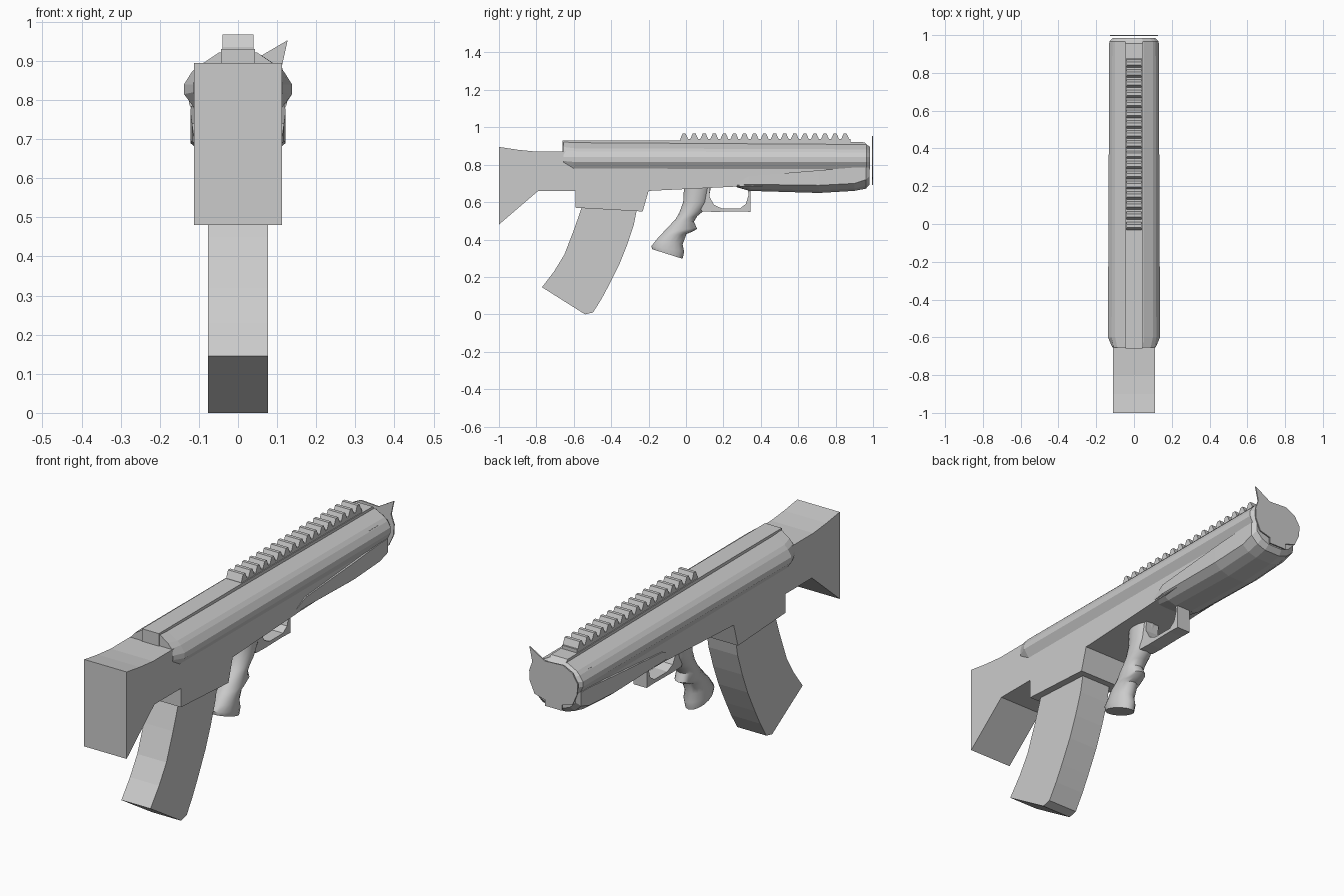
import bpy, bmesh, math

grey = bpy.data.materials.new("plain grey")
grey.diffuse_color = (0.6, 0.6, 0.6, 1)


def finish(name, bm, smooth=False):
    bmesh.ops.recalc_face_normals(bm, faces=bm.faces)
    me = bpy.data.meshes.new(name)
    bm.to_mesh(me)
    bm.free()
    me.materials.append(grey)
    ob = bpy.data.objects.new(name, me)
    bpy.context.collection.objects.link(ob)
    if smooth:
        bpy.ops.object.select_all(action='DESELECT')
        ob.select_set(True)
        bpy.context.view_layer.objects.active = ob
        bpy.ops.object.shade_smooth_by_angle(angle=math.radians(40))
    return ob


def loft(name, rings, smooth=False):
    """Skin closed rings of 3D points and cap both ends."""
    bm = bmesh.new()
    vs = [[bm.verts.new(p) for p in r] for r in rings]
    n = len(vs[0])
    for a, b in zip(vs, vs[1:]):
        for i in range(n):
            bm.faces.new((a[i], a[(i + 1) % n], b[(i + 1) % n], b[i]))
    bm.faces.new(vs[0])
    bm.faces.new(vs[-1])
    return finish(name, bm, smooth)


def side_profile(name, pts, hw):
    """Extrude a (y, z) outline across x."""
    return loft(name, [[(s * hw, y, z) for y, z in pts] for s in (-1, 1)])


def section(y, half):
    """Mirror a half (x, z) section into a ring at y."""
    return [(x, y, z) for x, z in half] + [(-x, y, z) for x, z in reversed(half)]


# Stock, receiver and magazine well in one slab
side_profile("receiver_and_stock", [
    (-1, .895), (-.9, .88), (-.8, .87), (-.6, .87), (.9, .87), (.9, .70), (.31, .685),
    (-.20, .66), (-.232, .55), (-.59, .57), (-.59, .66), (-.79, .66), (-1, .48)], .112)

# Curved magazine
side_profile("magazine", [
    (-.55, .60), (-.565, .55), (-.60, .45), (-.65, .32), (-.705, .23), (-.77, .145),
    (-.54, 0), (-.497, .01), (-.45, .085), (-.41, .16), (-.355, .27), (-.315, .37),
    (-.28, .475), (-.255, .60)], .077)

# Faceted upper shell, tapered at both ends
rear = [(.048, .922), (.088, .895), (.108, .872), (.114, .84), (.114, .82), (.108, .80)]
full = [(.05, .918), (.10, .888), (.118, .872), (.138, .84), (.138, .815), (.112, .78)]
nose = [(.05, .908), (.10, .882), (.115, .866), (.131, .84), (.131, .815), (.112, .775)]
tip = [(.04, .895), (.08, .875), (.10, .86), (.112, .84), (.112, .815), (.10, .775)]
loft("upper_shell", [section(-.655, rear), section(-.60, full),
                     section(.965, nose), section(.985, tip)])

# Raised ridge along the top
side_profile("top_ridge", [(-.66, .87), (-.66, .93), (0, .93), (.955, .92), (.975, .90),
                           (.975, .87)], .044)

# Rounded lower handguard
def guard_section(y, top, mid, low, w):
    return section(y, [(w, top), (w, mid), (w * .72, (mid + 2 * low) / 3), (w * .35, low)])


loft("handguard", [
    guard_section(.27, .70, .69, .68, .112), guard_section(.34, .74, .695, .66, .118),
    guard_section(.71, .77, .69, .649, .122), guard_section(.90, .785, .70, .66, .12),
    guard_section(.962, .785, .72, .672, .12), guard_section(.982, .785, .74, .695, .105)])

# Toothed accessory rail
side_profile("rail_base", [(-.03, .91), (-.03, .937), (.88, .937), (.88, .905)], .04)
for i in range(17):
    y = -.01 + i * .0538
    side_profile("rail_tooth", [(y - .022, .935), (y - .008, .967), (y + .008, .967),
                                (y + .022, .935)], .04)

# Thin muzzle plate with a pointed corner and a lower tab
plate = [(.045, .905), (.127, .953), (.112, .885), (.128, .84), (.125, .79), (.10, .735),
         (.045, .72), (.045, .692), (-.045, .692), (-.045, .72), (-.10, .735),
         (-.125, .79), (-.128, .84), (-.10, .885), (-.05, .91)]
loft("muzzle_plate", [[(x, y, z) for x, z in plate] for y in (.994, 1.0)])

# Pistol grip: ellipses between back and front outline points
stations = [(-.01, .69, .135, .69, .055), (-.015, .60, .118, .60, .052),
            (-.035, .545, .09, .55, .05), (-.055, .51, .06, .525, .049),
            (-.08, .483, .042, .495, .049), (-.105, .457, .06, .457, .05),
            (-.125, .435, .03, .44, .05), (-.145, .415, .003, .43, .05),
            (-.165, .39, -.018, .375, .05), (-.185, .365, -.01, .335, .054),
            (-.18, .348, -.018, .297, .05)]
rings = []
for yb, zb, yf, zf, w in stations:
    ring = []
    for k in range(16):
        a = 2 * math.pi * k / 16
        t = (1 + math.cos(a)) / 2
        ring.append((w * math.sin(a), yb + (yf - yb) * t, zb + (zf - zb) * t))
    rings.append(ring)
loft("pistol_grip", rings, True)

# Trigger guard: strip between inner and outer outlines
inner = [(.13, .69), (.125, .63), (.15, .585), (.19, .567), (.29, .567), (.32, .59),
         (.335, .64), (.325, .69)]
outer = [(.06, .69), (.06, .60), (.085, .55), (.15, .548), (.29, .55), (.346, .548),
         (.346, .60), (.346, .69)]
loft("trigger_guard", [[(-.035, *o), (.035, *o), (.035, *i), (-.035, *i)]
                       for o, i in zip(outer, inner)])
